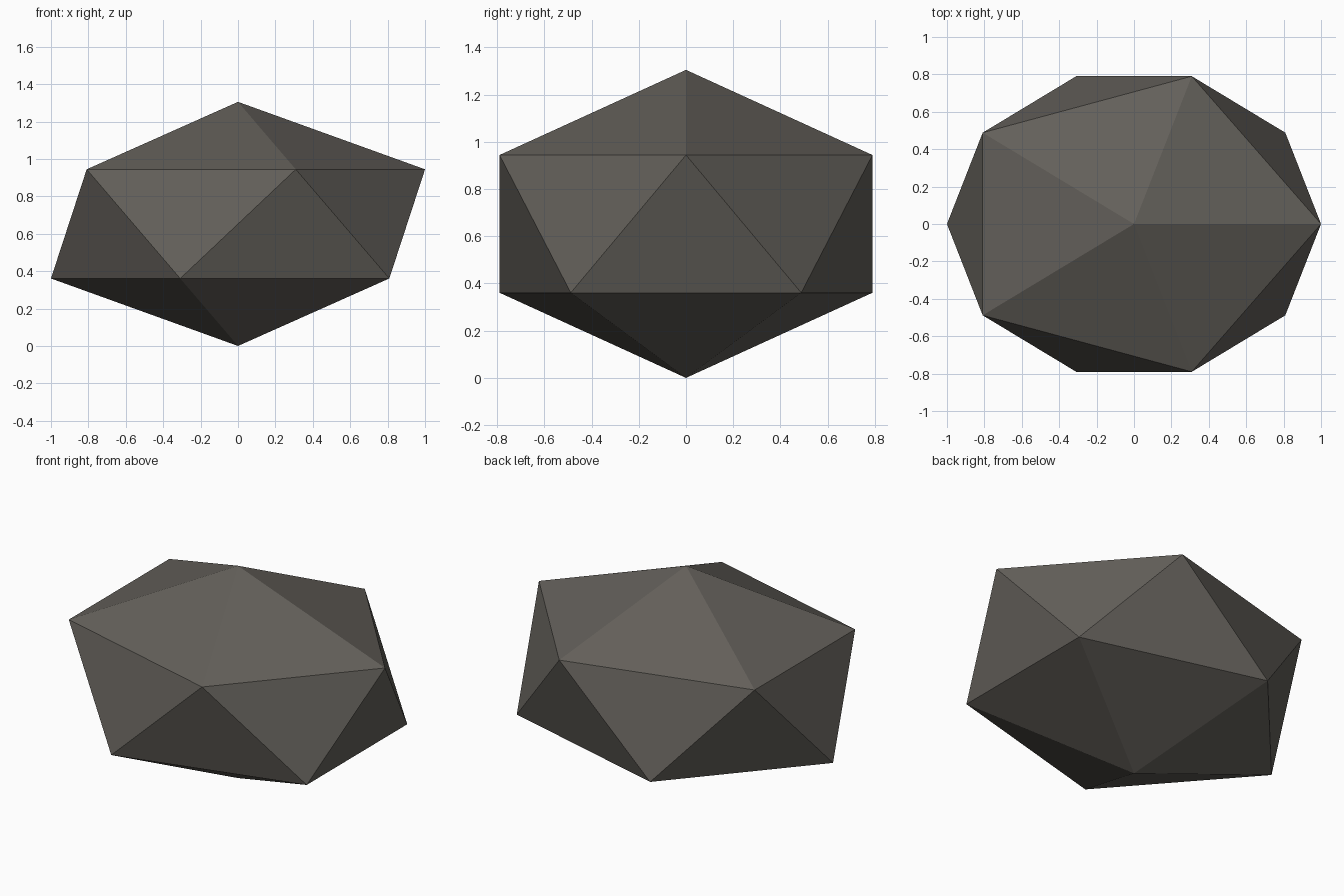
import bpy
import bmesh
from mathutils import Vector

cube = bpy.data.objects.get("Cube")
if cube:
    bpy.data.objects.remove(cube, do_unlink=True)

# Dark grey-brown stone
stone = bpy.data.materials.new("dark_stone")
stone.use_nodes = True
color = (0.125, 0.116, 0.102, 1)
stone.diffuse_color = color
bsdf = next(n for n in stone.node_tree.nodes if n.type == "BSDF_PRINCIPLED")
bsdf.inputs["Base Color"].default_value = color
bsdf.inputs["Roughness"].default_value = 0.9

# Flattened twenty-sided rock, stretched to its half sizes and stood on the ground
HALF_LENGTH, HALF_WIDTH, HALF_HEIGHT = 1.0, 0.79, 0.6525
bm = bmesh.new()
bmesh.ops.create_icosphere(bm, subdivisions=1, radius=1)
reach = [max(v.co[i] for v in bm.verts) for i in range(3)]
scale = Vector((HALF_LENGTH / reach[0], HALF_WIDTH / reach[1], HALF_HEIGHT / reach[2]))
bmesh.ops.scale(bm, vec=scale, verts=bm.verts)
bmesh.ops.translate(bm, vec=(0, 0, HALF_HEIGHT), verts=bm.verts)
for face in bm.faces:
    face.smooth = False

mesh = bpy.data.meshes.new("rock")
bm.to_mesh(mesh)
bm.free()
mesh.materials.append(stone)
bpy.context.collection.objects.link(bpy.data.objects.new("rock", mesh))
